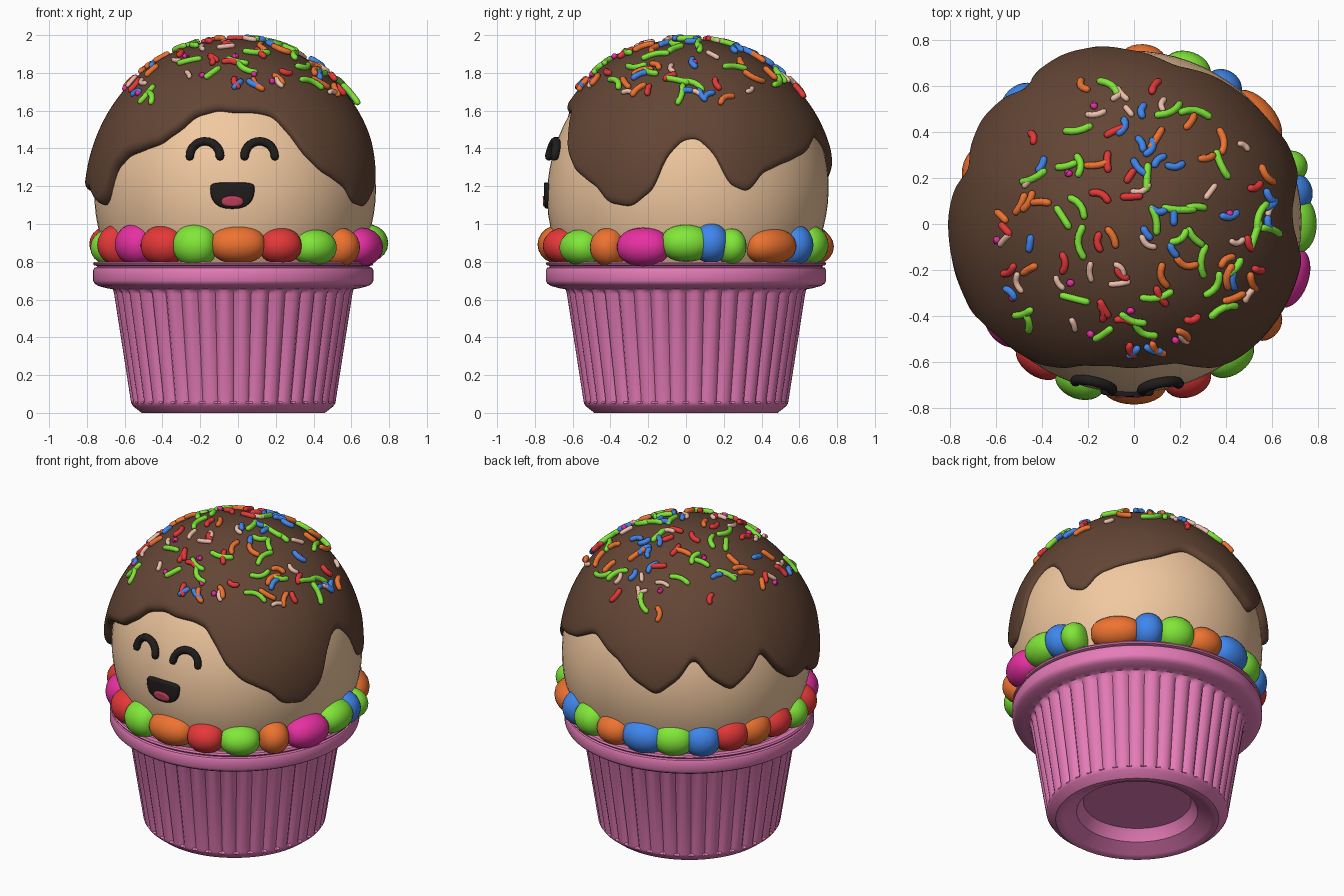
import bpy, bmesh, random
from math import sin, cos, pi, radians, acos, sqrt, tau
from mathutils import Vector

if "Cube" in bpy.data.objects:
    bpy.data.objects.remove(bpy.data.objects["Cube"])
random.seed(7)

C = Vector((-0.015, 0.01, 1.17))      # cake ball centre
RX, RZ = 0.745, 0.775                 # cake ball radii


def mat(name, rgb):
    m = bpy.data.materials.new(name)
    m.diffuse_color = (*rgb, 1)
    m.use_nodes = True
    m.node_tree.nodes["Principled BSDF"].inputs["Base Color"].default_value = m.diffuse_color
    return m


PINK = mat("cup_pink", (0.79, 0.2, 0.48))
CREAM = mat("cream", (0.88, 0.58, 0.35))
CHOC = mat("chocolate", (0.125, 0.06, 0.035))
BLACK = mat("face_black", (0.015, 0.012, 0.012))
TONGUE = mat("tongue", (0.5, 0.05, 0.1))
COLS = {"r": mat("red", (0.78, 0.04, 0.04)), "g": mat("green", (0.22, 0.8, 0.04)),
        "o": mat("orange", (0.85, 0.17, 0.03)), "b": mat("blue", (0.05, 0.24, 0.85)),
        "m": mat("magenta", (0.8, 0.03, 0.36)), "w": mat("pale", (0.85, 0.52, 0.4))}


def loft(bm, rings):
    """Skin a stack of closed rings; rings of zero size become poles."""
    vs = [[bm.verts.new(p) for p in ring] for ring in rings]
    n = len(rings[0])
    for a, b in zip(vs, vs[1:]):
        for i in range(n):
            j = (i + 1) % n
            bm.faces.new((a[i], a[j], b[j], b[i]))


def finish(bm, name, material, angle=None):
    bmesh.ops.remove_doubles(bm, verts=bm.verts, dist=1e-5)
    bmesh.ops.recalc_face_normals(bm, faces=bm.faces)
    me = bpy.data.meshes.new(name)
    bm.to_mesh(me)
    bm.free()
    me.polygons.foreach_set("use_smooth", [True] * len(me.polygons))
    if angle:
        me.set_sharp_from_angle(angle=radians(angle))
    me.materials.append(material)
    ob = bpy.data.objects.new(name, me)
    bpy.context.collection.objects.link(ob)
    return ob


def build(name, rings, material, angle=None):
    bm = bmesh.new()
    loft(bm, rings)
    return finish(bm, name, material, angle)


def tube(bm, path, normals, r, sides=8):
    """Round-ended tube along a path."""
    rings, last = [], len(path) - 1
    for i, p in enumerate(path):
        t = (path[min(i + 1, last)] - path[max(i - 1, 0)]).normalized()
        u = t.cross(normals[i]).normalized()
        v = u.cross(t)
        ring = lambda c, k: [c + (u * cos(tau * s / sides) + v * sin(tau * s / sides)) * k
                             for s in range(sides)]
        caps = [(-1, 0), (-0.7, 0.7), (0, 1)] if i == 0 else \
               [(0, 1), (0.7, 0.7), (1, 0)] if i == last else [(0, 1)]
        rings += [ring(p + t * r * a, r * k) for a, k in caps]
    loft(bm, rings)


def surf(theta, phi, off=0.0):
    """Point on the ball: theta from the pole, phi from the front towards +x."""
    lump = 0.007 * sin(3 * phi + 1) * sin(4 * theta) * sin(theta)
    r, h = RX + off + lump, RZ + off + lump
    return C + Vector((r * sin(theta) * sin(phi), -r * sin(theta) * cos(phi), h * cos(theta)))


def on_front(x, z, off):
    """Point on the ball's front at a given x, z."""
    q = 1 - ((x - C.x) / RX) ** 2 - ((z - C.z) / RZ) ** 2
    return Vector((x, C.y - RX * sqrt(q) - off, z))


# Cup: fluted, tapered wall with stepped rim and hollow foot
N = 40
def cup_ring(r, z, flute=0.0):
    out = []
    for i in range(N * 5):
        d = flute * (1.0, 0.25, 0, 0, 0.25)[i % 5]
        a = tau * i / (N * 5)
        out.append(Vector((-0.025 + (r - d) * sin(a), -(r - d) * cos(a), z)))
    return out

cup_profile = [(0, .12), (.32, .12), (.335, .10), (.36, .05), (.44, .008), (.455, 0), (.485, 0),
               (.53, .035), (.54, .05), (.543, .06, .022), (.632, .63, .026), (.637, .65, .01),
               (.64, .655), (.67, .66), (.715, .672), (.735, .685), (.742, .70), (.742, .755),
               (.736, .768), (.722, .772), (.722, .778), (.738, .782), (.742, .79), (.736, .80),
               (.70, .80), (.69, .79), (.69, .77), (.60, .76), (0, .76)]
build("cup", [cup_ring(*p) for p in cup_profile], PINK, 35)

# Cake ball
build("cake_ball", [[surf(pi * j / 40, tau * i / 72) for i in range(72)] for j in range(41)], CREAM)

# Chocolate icing: lower edge as (azimuth in degrees, height)
EDGE = [(-18, 1.58), (-26, 1.49), (-34, 1.42), (-48, 1.37), (-57, 1.29), (-61, 1.15), (-66, 1.09),
        (-72, 1.12), (-78, 1.18), (-90, 1.17), (-98, 1.24), (-108, 1.41), (-117, 1.29), (-125, 1.22),
        (-133, 1.29), (-142, 1.43), (-150, 1.29), (-159, 1.20), (-168, 1.26), (-180, 1.38),
        (-196, 1.47), (-214, 1.37), (-225, 1.33), (-237, 1.28), (-245, 1.17), (-253, 1.21),
        (-259, 1.38), (-266, 1.46), (-272, 1.45), (-279, 1.36), (-284, 1.18), (-294, 1.09),
        (-304, 1.11), (-310, 1.20), (-321, 1.27), (-330, 1.37), (-335, 1.48), (-342, 1.58),
        (-350, 1.60), (-360, 1.60), (-368, 1.61), (-378, 1.58)]

def edge_theta(phi_deg):
    a = -18 - ((-18 - phi_deg) % 360)
    for (a0, z0), (a1, z1) in zip(EDGE, EDGE[1:]):
        if a1 <= a <= a0:
            t = (a0 - a) / (a0 - a1)
            t = 0.5 * t + 0.5 * t * t * (3 - 2 * t)
            z = z0 + (z1 - z0) * t
            return acos(max(-1, min(1, (z - C.z) / (RZ + 0.02))))

def edge_at(phi_deg):
    return sum(edge_theta(phi_deg + d) for d in (-2.2, -1, 0, 1, 2.2)) / 5

M = 240
edges = [edge_at(360 * i / M) for i in range(M)]
thick = [0.036 - 0.016 * sin(tau * i / M) for i in range(M)]
rings = []
for j in range(27):                     # dome
    rings.append([surf((edges[i] - 0.06) * j / 26, tau * i / M,
                       0.036 + (thick[i] - 0.036) * (j / 26) ** 2) for i in range(M)])
for k in range(1, 7):                   # rolled lip
    b = radians(17 * k)
    rings.append([surf(edges[i] - 0.06 + 0.06 * sin(b), tau * i / M,
                       thick[i] * cos(b)) for i in range(M)])
build("chocolate_icing", rings, CHOC)

# Candy ring: colour, azimuth, half width
CANDY = [("o", 0, .145), ("r", 19, .11), ("g", 36, .118), ("o", 53, .09), ("m", 71, .14),
         ("g", 90, .13), ("b", 101, .09), ("g", 110, .075), ("o", 131, .15), ("b", 147, .09),
         ("g", 161, .11), ("o", 177, .11), ("b", 194, .13), ("g", 209, .12), ("b", 223, .105),
         ("r", 237, .11), ("o", 250, .11), ("r", 264, .11), ("g", 280, .09), ("r", 292, .08),
         ("m", 308, .115), ("r", 325, .12), ("g", 341, .115)]
for n, (c, deg, w) in enumerate(CANDY):
    a = radians(deg)
    out, tan = Vector((sin(a), -cos(a), 0)), Vector((cos(a), sin(a), 0))
    h = random.uniform(.095, .115)
    mid = out * random.uniform(.675, .695) + Vector((0, 0, random.uniform(.875, .90)))
    rings = []
    for j in range(15):
        t = pi * j / 14
        s = sin(t) ** 0.75
        rings.append([mid + tan * w * cos(t) + out * .108 * s * cos(tau * i / 20)
                      + Vector((0, 0, h * s * sin(tau * i / 20))) for i in range(20)])
    build(f"candy_{n + 1}", rings, COLS[c])

# Face: smiling eye arcs
for side, ex in (("left", -0.175), ("right", 0.115)):
    pts = [on_front(ex + .08 * cos(pi * i / 14), 1.358 + .08 * sin(pi * i / 14), .014)
           for i in range(15)]
    bm = bmesh.new()
    tube(bm, pts, [(p - C).normalized() for p in pts], .023, 10)
    finish(bm, f"eye_{side}", BLACK)

# Face: mouth and tongue, outlines laid on the ball
def patch(name, cx, cz, w, up, down, power, off, material):
    def ring(k, o):
        out = []
        for i in range(40):
            c, s = cos(tau * i / 40), sin(tau * i / 40)
            p = power if s > 0 else 0.85
            x = w * abs(c) ** (p if s > 0 else 0.8) * (1 if c > 0 else -1)
            z = up * s ** p if s > 0 else -down * abs(s) ** p
            out.append(on_front(cx + x * k, cz + z * k, o))
        return out
    build(name, [ring(0, off), ring(.5, off), ring(.9, off), ring(.97, off * .8), ring(1, 0),
                 ring(1, -.03)], material)

patch("mouth", -.03, 1.185, .117, .035, .105, .5, .018, BLACK)
patch("tongue", -.03, 1.118, .06, .032, .026, .9, .024, TONGUE)

# Sprinkles: short bent tubes and dots scattered over the dome
batches = {c: bmesh.new() for c in COLS}
length = {"r": .06, "g": .095, "o": .075, "b": .055, "m": .004, "w": .055}
for n in range(125):
    c = "rgobwgomrgbw"[n % 12]
    th = acos(random.uniform(cos(radians(53)), 1))
    ph, yaw = random.uniform(0, tau), random.uniform(0, tau)
    if abs((ph + pi) % tau - pi) < .6:
        th *= .88                       # stay clear of the face opening
    bend, L = random.uniform(-.2, .2), length[c] * random.uniform(.75, 1.35)
    nor = (surf(th, ph) - C).normalized()
    u = nor.orthogonal().normalized()
    v = nor.cross(u)
    d, e = u * cos(yaw) + v * sin(yaw), v * cos(yaw) - u * sin(yaw)
    base = surf(th, ph, .046)
    path, nors = [], []
    for s in (-.5, -.25, 0, .25, .5):
        q = base + d * s * L + e * bend * L * (4 * s * s - .5) - nor * (s * L) ** 2 / 1.5
        path.append(q)
        nors.append(nor)
    tube(batches[c], path, nors, .0165 if c != "w" else .014)
for c, bm in batches.items():
    finish(bm, f"sprinkles_{COLS[c].name}", COLS[c])
